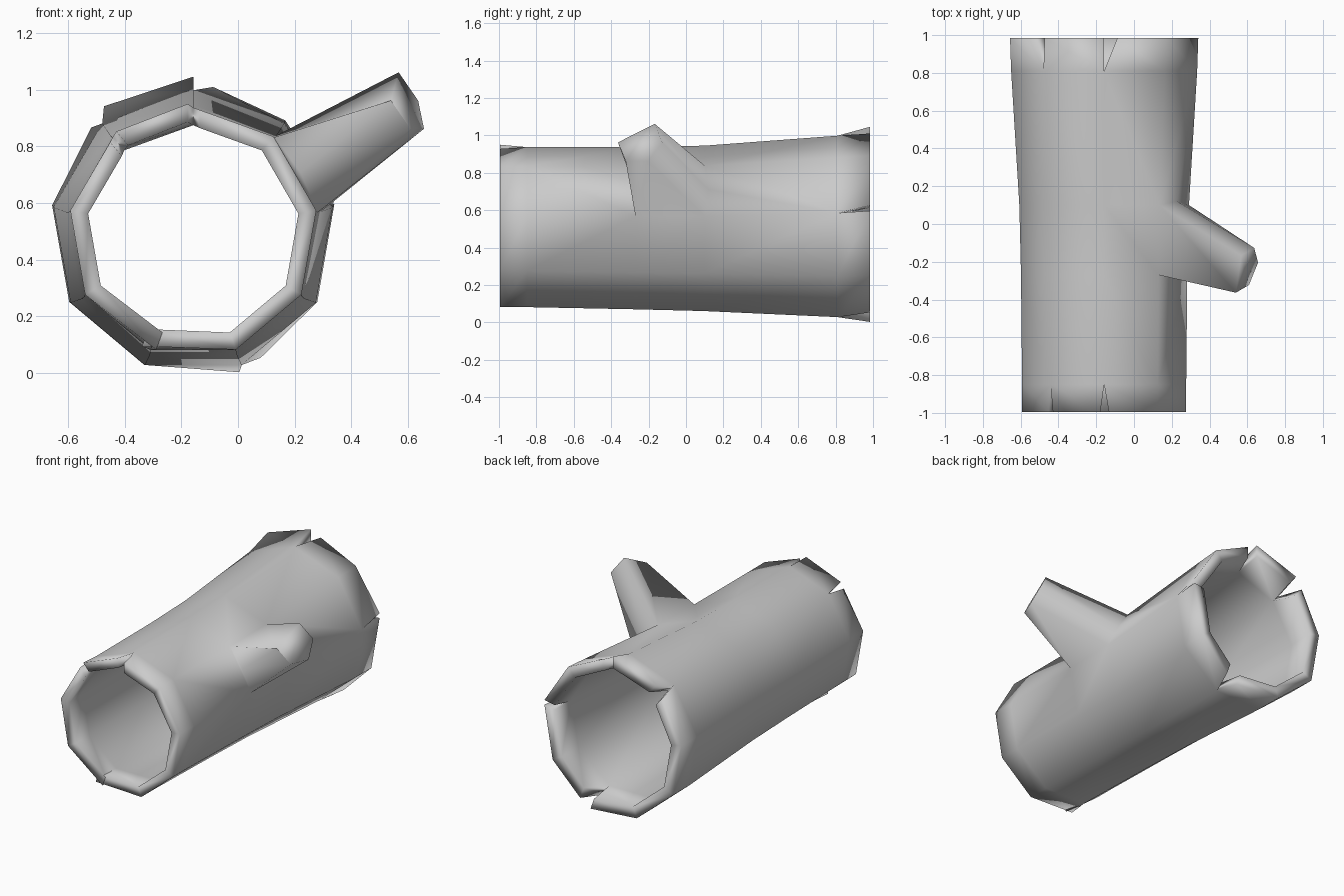
import bpy, bmesh, math
from mathutils import Vector

if "Cube" in bpy.data.objects:
    bpy.data.objects.remove(bpy.data.objects["Cube"])

SIDES = 9
# stations along the log: y, outer radius, wall thickness, centre height
STATIONS = [(-0.995, 0.441, 0.064, 0.497), (-0.85, 0.441, 0.062, 0.496),
            (-0.27, 0.447, 0.06, 0.49), (0.10, 0.456, 0.06, 0.489),
            (0.81, 0.50, 0.068, 0.498), (0.985, 0.506, 0.076, 0.504)]
LAST = len(STATIONS) - 1
CX = -0.158

# splits at the ends: (station, corner) -> (dx, dz) for the panel starting
# at that corner, and for the panel ending there
SPLITS = {
    (LAST, 0): ((0.00, 0.036), (0.07, 0.00)),
    (LAST, 1): ((-0.035, -0.025), (0.01, 0.05)),
    (LAST, 5): ((0.065, 0.025), (-0.01, -0.026)),
    (LAST, 7): ((0.0, 0.035), (0.0, 0.005)),
    (0, 0): ((-0.02, 0.012), (0.025, -0.01)),
    (0, 1): ((-0.01, -0.02), (0.012, 0.018)),
    (0, 4): ((-0.03, 0.012), (0.02, 0.0)),
}


def corner(station, idx, inner, ends_here):
    """Corner position, moved when the panel edge is split there."""
    y, r, t, cz = STATIONS[station]
    idx %= SIDES
    if inner:
        r -= t
    a = math.radians(90 + 360 / SIDES * idx)
    dx, dz = 0, 0
    if (station, idx) in SPLITS:
        dx, dz = SPLITS[(station, idx)][1 if ends_here else 0]
    return Vector((CX + r * math.cos(a) + dx, y, cz + r * math.sin(a) + dz))


bm = bmesh.new()


def face(points):
    return bm.faces.new([bm.verts.new(p) for p in points])


# wall panels: outside, inside and end lips
path = [(s, False) for s in range(LAST + 1)] + [(s, True) for s in range(LAST, -1, -1)]
for i in range(SIDES):
    for (s0, in0), (s1, in1) in zip(path, path[1:] + path[:1]):
        face([corner(s0, i, in0, False), corner(s1, i, in1, False),
              corner(s1, i + 1, in1, True), corner(s0, i + 1, in0, True)])

# cut sides of the splits
for (s, i) in SPLITS:
    root = 1 if s == 0 else LAST - 1
    for ends in (False, True):
        face([corner(root, i, False, ends), corner(s, i, False, ends),
              corner(s, i, True, ends), corner(root, i, True, ends)])
bmesh.ops.remove_doubles(bm, verts=bm.verts, dist=0.0005)

# branch stub grown out of one outer panel
target = Vector((0.23, -0.085, 0.72))
root_face = min(bm.faces, key=lambda f: (f.calc_center_median() - target).length)
cross_edges = [e for e in root_face.edges
               if abs(e.verts[0].co.y - e.verts[1].co.y) < 0.001]
for e in cross_edges:
    _, v = bmesh.utils.edge_split(e, e.verts[0], 0.5)
    v.co += Vector((0.015, 0.02 if v.co.y > 0 else 0, 0.008))
base = list(root_face.verts)
centre = root_face.calc_center_median()
bmesh.ops.delete(bm, geom=[root_face], context='FACES_ONLY')

axis = Vector((0.84, -0.34, 0.44)).normalized()
u = Vector((0.1, 0.245, 0))
u = (u - axis * u.dot(axis)).normalized()
w = axis.cross(u)
tip_centre = Vector((0.588, -0.245, 0.962))
tip = []
for v in base:
    d = v.co - centre
    step = round(math.atan2(d.dot(w), d.dot(u)) / (math.pi / 3))
    a = step * math.pi / 3
    tip.append(bm.verts.new(tip_centre + 0.128 * (u * math.cos(a) + w * math.sin(a))))
n = len(base)
for k in range(n):
    j = (k + 1) % n
    bm.faces.new((base[k], base[j], tip[j], tip[k]))
bm.faces.new(tip)

bmesh.ops.recalc_face_normals(bm, faces=bm.faces)
for f in bm.faces:
    f.smooth = True
mesh = bpy.data.meshes.new("hollow_log")
bm.to_mesh(mesh)
bm.free()
log = bpy.data.objects.new("hollow_log", mesh)
bpy.context.collection.objects.link(log)
